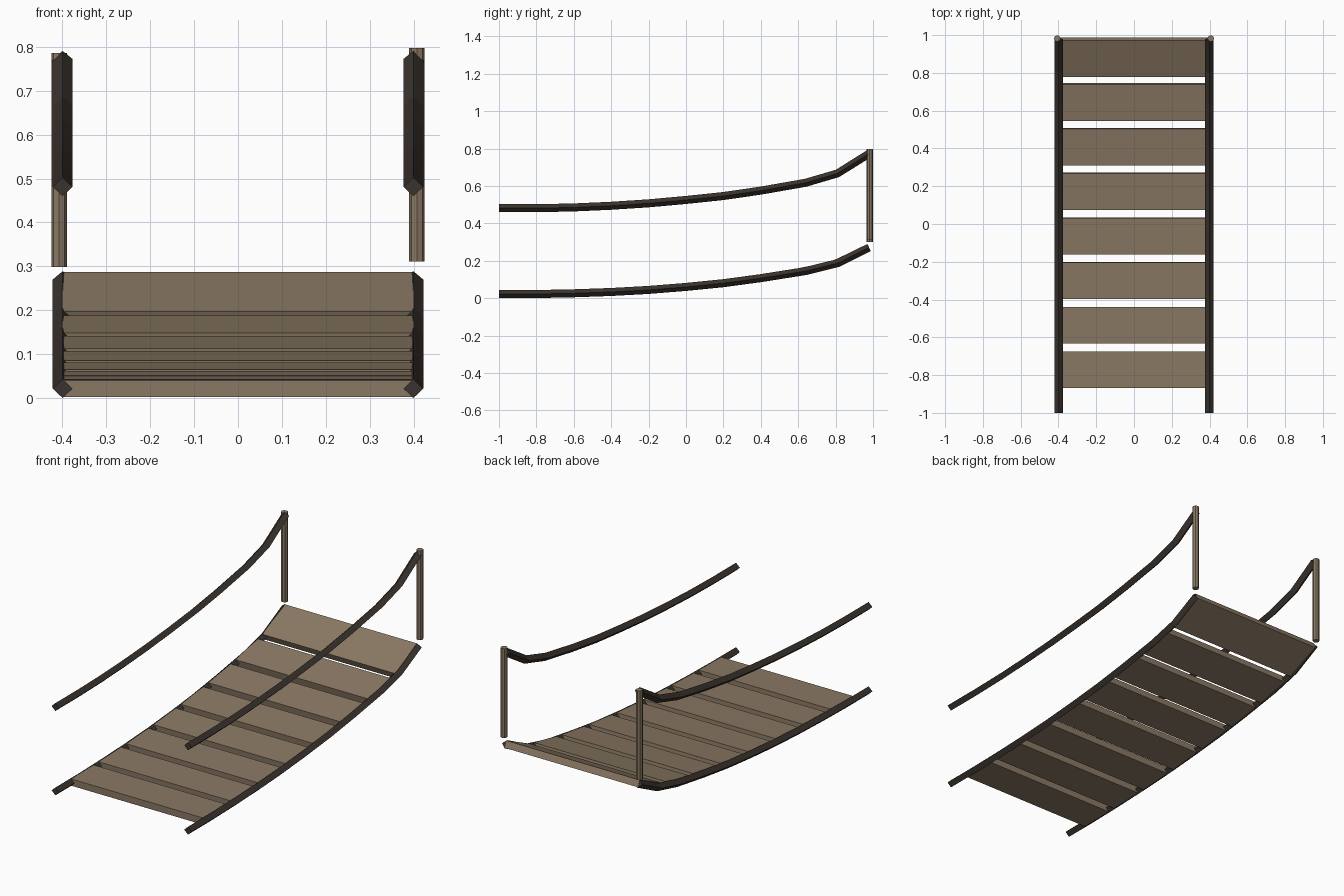
import bpy, bmesh, math
from mathutils import Vector

if "Cube" in bpy.data.objects:
    bpy.data.objects.remove(bpy.data.objects["Cube"])

def material(name, col):
    m = bpy.data.materials.new(name)
    m.diffuse_color = (*col, 1)
    m.use_nodes = True
    m.node_tree.nodes["Principled BSDF"].inputs["Base Color"].default_value = m.diffuse_color
    return m

WOOD = material("weathered wood", (0.255, 0.19, 0.127))
ROPE = material("dark rope", (0.042, 0.033, 0.026))

# sagging side profile (y, lower rope z, upper rope z)
PATH = [(-1.0, .022, .481), (-.8, .022, .481), (-.6, .026, .485), (-.4, .033, .494),
        (-.2, .044, .507), (0, .06, .525), (.2, .080, .546), (.4, .107, .575),
        (.64, .145, .617), (.81, .187, .667), (.978, .270, .772)]

def finish(name, bm, mat):
    bmesh.ops.recalc_face_normals(bm, faces=bm.faces)
    me = bpy.data.meshes.new(name)
    bm.to_mesh(me)
    bm.free()
    me.materials.append(mat)
    ob = bpy.data.objects.new(name, me)
    bpy.context.collection.objects.link(ob)
    return ob

def rope(name, x, pts, r=0.0225):
    # four-sided diamond section swept along the profile
    bm = bmesh.new()
    rings = []
    for i, (y, z) in enumerate(pts):
        a, b = pts[max(i - 1, 0)], pts[min(i + 1, len(pts) - 1)]
        t = Vector((0, b[0] - a[0], b[1] - a[1])).normalized()
        if i == 0:
            t = Vector((0, 1, 0))
        n = Vector((0, -t.z, t.y))
        c, s = Vector((x, y, z)), Vector((1, 0, 0))
        rings.append([bm.verts.new(c + d * r) for d in (s, n * .95, -s, -n * .95)])
    for p, q in zip(rings, rings[1:]):
        for k in range(4):
            bm.faces.new((p[k], p[(k + 1) % 4], q[(k + 1) % 4], q[k]))
    bm.faces.new(rings[0])
    bm.faces.new(rings[-1])
    finish(name, bm, ROPE)

def height(y):
    for (y0, z0, _), (y1, z1, _) in zip(PATH, PATH[1:]):
        if y <= y1:
            break
    return z0 + (z1 - z0) * (y - y0) / (y1 - y0)

# ropes and end posts on both sides
for side, tag, drop in ((-1, "left", .012), (1, "right", 0)):
    rope("lower_rope_" + tag, .399 * side, [(y, z) for y, z, _ in PATH])
    rope("handrail_rope_" + tag, .399 * side, [(y, z) for y, _, z in PATH])
    bm = bmesh.new()
    bmesh.ops.create_cone(bm, cap_ends=True, segments=8, radius1=.0175, radius2=.0175, depth=.486)
    bmesh.ops.translate(bm, verts=bm.verts, vec=(.407 * side, .982, .554 - drop))
    finish("end_post_" + tag, bm, WOOD)

# planks laid along the sag
for i in range(8):
    y0 = -.868 + i * .2363
    y1 = y0 + .193
    z0, z1 = height(y0), height(y1)
    t = Vector((0, y1 - y0, z1 - z0)).normalized()
    n = Vector((0, -t.z, t.y)) * .0185
    bm = bmesh.new()
    ends = []
    for x in (-.4, .4):
        a, b = Vector((x, y0, z0)), Vector((x, y1, z1))
        ends.append([bm.verts.new(v) for v in (a - n, b - n, b + n, a + n)])
    p, q = ends
    for k in range(4):
        bm.faces.new((p[k], p[(k + 1) % 4], q[(k + 1) % 4], q[k]))
    bm.faces.new(p)
    bm.faces.new(q)
    finish("plank_%d" % (i + 1), bm, WOOD)
